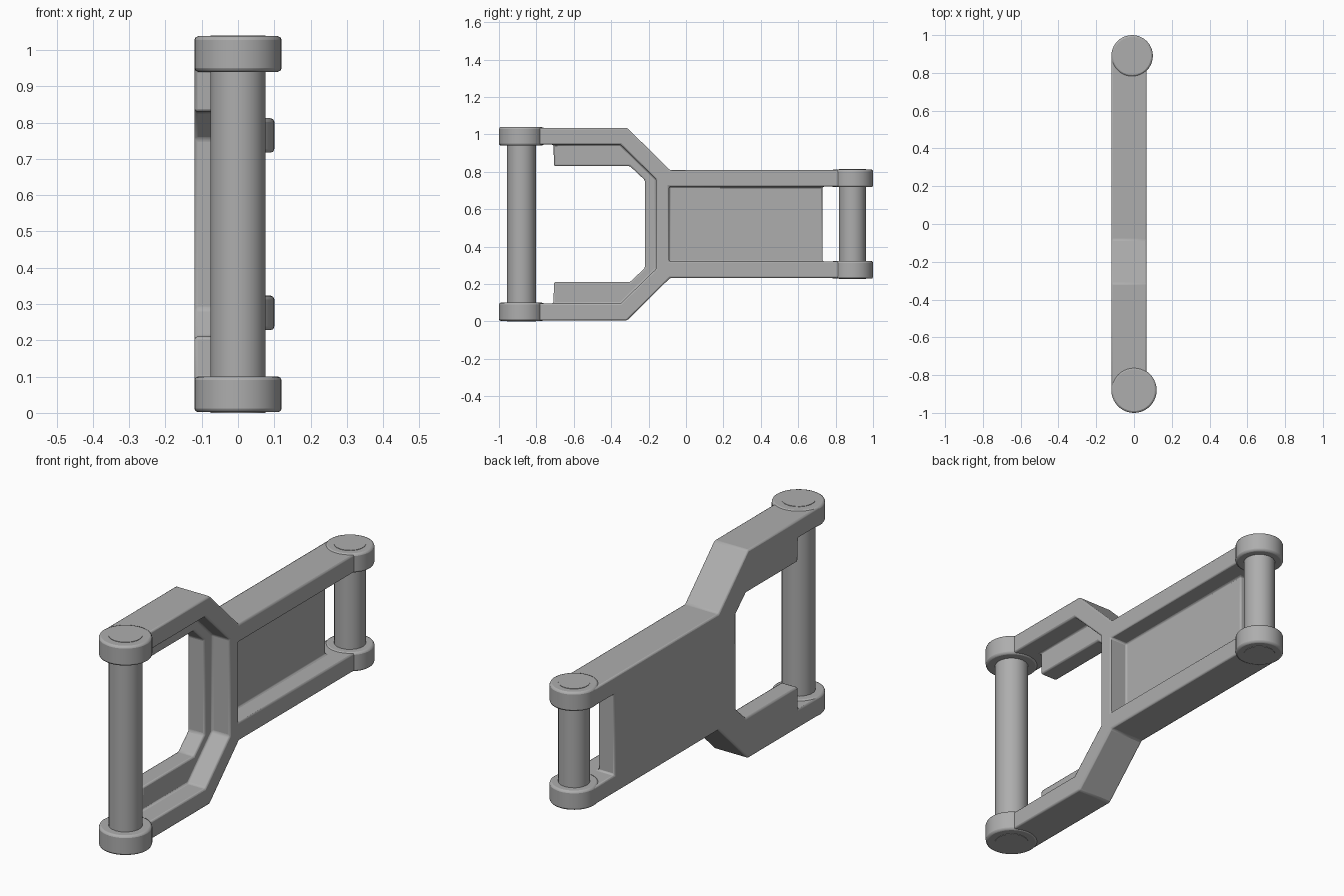
import bpy
import bmesh
from math import radians

if "Cube" in bpy.data.objects:
    bpy.data.objects.remove(bpy.data.objects["Cube"], do_unlink=True)

MID = 0.52          # height of the mirror plane
BACK_X, FACE_X = -0.12, 0.067

grey = bpy.data.materials.new("plain grey")
grey.use_nodes = True
grey.diffuse_color = (0.42, 0.42, 0.42, 1)
grey.node_tree.nodes["Principled BSDF"].inputs["Base Color"].default_value = (0.42, 0.42, 0.42, 1)


def finish(bm, name, bevel=0.0):
    bmesh.ops.recalc_face_normals(bm, faces=bm.faces)
    mesh = bpy.data.meshes.new(name)
    bm.to_mesh(mesh)
    bm.free()
    mesh.materials.append(grey)
    ob = bpy.data.objects.new(name, mesh)
    bpy.context.collection.objects.link(ob)
    if bevel:
        add_bevel(ob, bevel)
    return ob


def add_bevel(ob, width):
    mod = ob.modifiers.new("soft edges", "BEVEL")
    mod.width = width
    mod.segments = 2
    mod.limit_method = "ANGLE"
    mod.angle_limit = radians(30)


def smooth(ob):
    bpy.ops.object.select_all(action="DESELECT")
    ob.select_set(True)
    bpy.context.view_layer.objects.active = ob
    bpy.ops.object.shade_smooth_by_angle(angle=radians(30))


def slab(name, outer, inner_back, inner_front, x0, x1):
    """Extrude an outline along x; each path is its upper half as (y, height above MID)."""
    def mirrored(path):
        return [(y, -h) for y, h in reversed(path)]
    outline = outer + inner_back + mirrored(inner_back) + mirrored(outer)
    outline += mirrored(inner_front) + inner_front
    bm = bmesh.new()
    face = bm.faces.new([bm.verts.new((x0, y, MID + h)) for y, h in outline])
    new = bmesh.ops.extrude_face_region(bm, geom=[face])["geom"]
    bmesh.ops.translate(bm, vec=(x1 - x0, 0, 0),
                        verts=[v for v in new if isinstance(v, bmesh.types.BMVert)])
    return finish(bm, name)


def cylinder(name, x, y, radius, z0, z1, sides, bevel=0.0):
    bm = bmesh.new()
    bmesh.ops.create_cone(bm, cap_ends=True, segments=sides,
                          radius1=radius, radius2=radius, depth=z1 - z0)
    bmesh.ops.translate(bm, vec=(x, y, (z0 + z1) / 2), verts=bm.verts)
    ob = finish(bm, name, bevel)
    smooth(ob)
    return ob


# Forked frame: deep arms, crossbar and rails
outer = [(-0.88, 0.515), (-0.315, 0.515), (-0.085, 0.288), (0.89, 0.288)]
frame = slab("frame", outer, [(0.89, 0.2), (-0.09, 0.2)],
             [(-0.16, 0.24), (-0.35, 0.425), (-0.88, 0.425)], BACK_X, FACE_X)

# Web: recessed panel between the rails and inner lip of the fork
web = slab("web", [(-0.71, 0.45), (-0.345, 0.45), (-0.12, 0.23), (0.73, 0.23)], [],
           [(-0.22, 0.235), (-0.3, 0.31), (-0.705, 0.31)], BACK_X, -0.03)

# Join web and frame into one clean body
join = frame.modifiers.new("join web", "BOOLEAN")
join.operation = "UNION"
join.solver = "EXACT"
join.object = web
bpy.context.view_layer.objects.active = frame
frame.select_set(True)
bpy.ops.object.modifier_apply(modifier=join.name)
bpy.data.objects.remove(web, do_unlink=True)
add_bevel(frame, 0.008)
smooth(frame)

# Hinge ends: a round boss above and below, with a pin through both
for end, x, y, boss_r, pin_r, low, high in (
        ("front", 0.0, -0.88, 0.12, 0.077, 0.42, 0.518),
        ("rear", -0.01, 0.89, 0.11, 0.072, 0.197, 0.292)):
    for side, sign in (("upper", 1), ("lower", -1)):
        z0, z1 = sorted((MID + sign * low, MID + sign * high))
        cylinder(f"{end}_{side}_boss", x, y, boss_r, z0, z1, 40, 0.01)
    reach = high + 0.002
    cylinder(f"{end}_pin", x, y, pin_r, MID - reach, MID + reach, 18)
